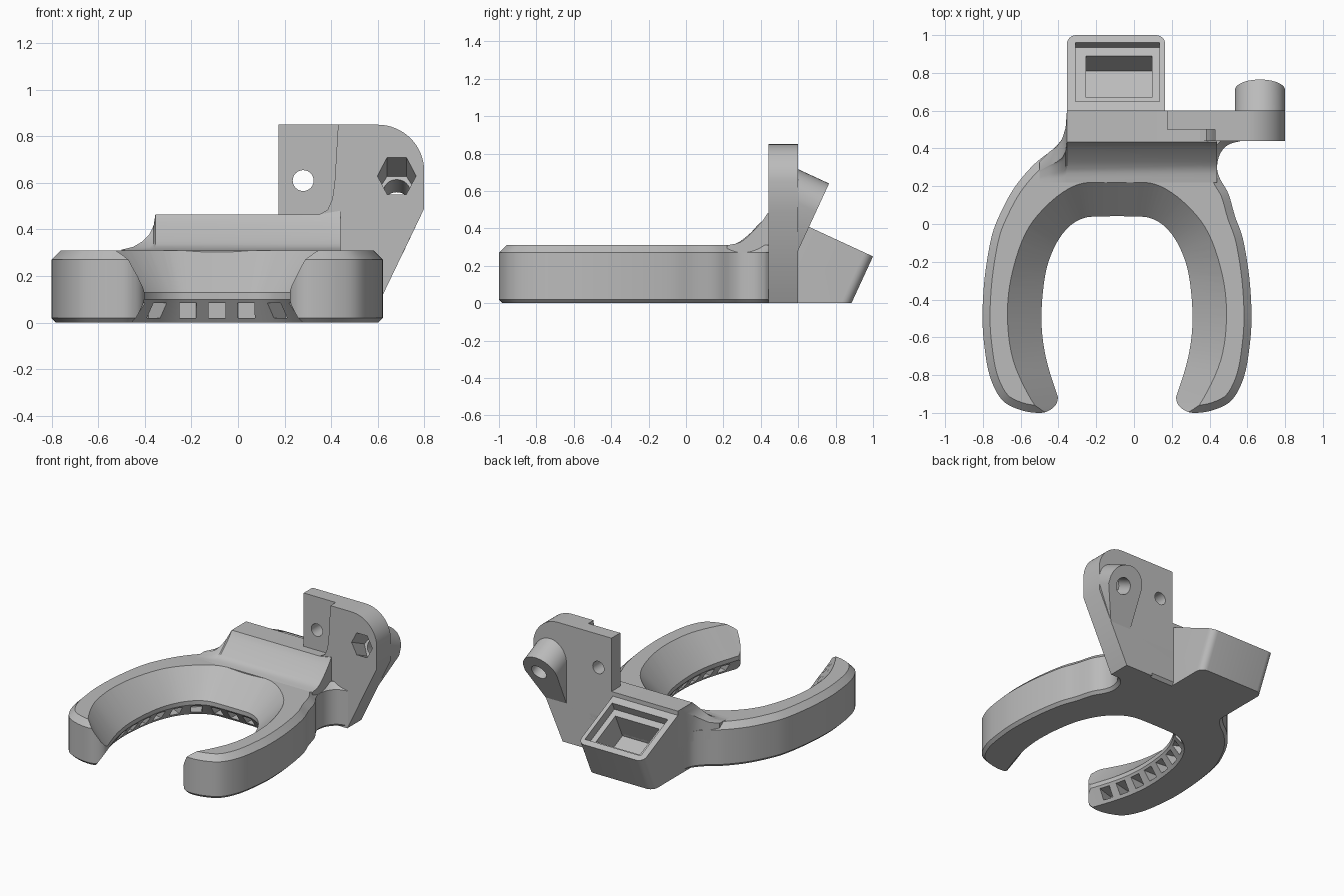
import bpy, bmesh, math
from mathutils import Vector

cube = bpy.data.objects.get("Cube")
if cube:
    bpy.data.objects.remove(cube, do_unlink=True)

grey = bpy.data.materials.new("plain_grey")
grey.use_nodes = True
grey.diffuse_color = (0.5, 0.5, 0.5, 1)
grey.node_tree.nodes["Principled BSDF"].inputs["Base Color"].default_value = (0.5, 0.5, 0.5, 1)

MID = -0.09  # symmetry line of the horseshoe


def finish(name, bm):
    bmesh.ops.recalc_face_normals(bm, faces=bm.faces)
    mesh = bpy.data.meshes.new(name)
    bm.to_mesh(mesh)
    bm.free()
    mesh.materials.append(grey)
    obj = bpy.data.objects.new(name, mesh)
    bpy.context.collection.objects.link(obj)
    return obj


def loft(name, rings, top_inset=0, bottom_inset=0):
    """Skin closed rings, cap both ends, optionally chamfer the caps."""
    bm = bmesh.new()
    rows = [[bm.verts.new(p) for p in ring] for ring in rings]
    n = len(rows[0])
    for a, b in zip(rows, rows[1:]):
        for i in range(n):
            j = (i + 1) % n
            bm.faces.new((a[i], a[j], b[j], b[i]))
    low, high = bm.faces.new(rows[0]), bm.faces.new(rows[-1])
    bmesh.ops.recalc_face_normals(bm, faces=bm.faces)
    for face, size in ((low, bottom_inset), (high, top_inset)):
        if size:
            bmesh.ops.inset_region(bm, faces=[face], thickness=size, depth=size, use_even_offset=True)
    return finish(name, bm)


def smooth_path(pts, steps=5):
    """Catmull-Rom curve through the points."""
    pts = [Vector(p) for p in pts]
    ext = [2 * pts[0] - pts[1]] + pts + [2 * pts[-1] - pts[-2]]
    out = []
    for a, b, c, d in zip(ext, ext[1:], ext[2:], ext[3:]):
        for s in range(steps):
            t = s / steps
            out.append(0.5 * (2 * b + (c - a) * t + (2 * a - 5 * b + 4 * c - d) * t ** 2
                              + (3 * b - a - 3 * c + d) * t ** 3))
    return out + [pts[-1]]


def mirrored(pts):
    return [(2 * MID - x, y) for x, y in reversed(pts)]


def at_z(pts, z):
    return [(p[0], p[1], z) for p in pts]


def circle(cx, cy, r, n, start=0.0, sweep=2 * math.pi):
    return [(cx + r * math.cos(start + sweep * i / n), cy + r * math.sin(start + sweep * i / n))
            for i in range(n)]


def cut(targets, cutter):
    cutter.hide_render = True
    for obj in targets:
        mod = obj.modifiers.new("cut", "BOOLEAN")
        mod.operation, mod.solver, mod.object = "DIFFERENCE", "EXACT", cutter
        bpy.context.view_layer.objects.active = obj
        bpy.ops.object.modifier_apply(modifier=mod.name)
    bpy.data.objects.remove(cutter, do_unlink=True)


# Horseshoe body: outer outline with chamfered rims
arm = [(-.40, -.9), (-.41, -.95), (-.445, -.985), (-.5, -1), (-.6, -.985), (-.7, -.93), (-.765, -.8),
       (-.795, -.62), (-.802, -.47), (-.79, -.28), (-.757, -.08), (-.715, .04)]
left_neck = [(-.635, .19), (-.53, .315), (-.43, .395), (-.375, .46), (-.355, .53)]
right_neck = [(.57, .44), (.5, .42), (.455, .37), (.44, .3), (.455, .24), (.5, .16)]
outline = (smooth_path(arm + left_neck) + [(-.355, .6), (.56, .6)]
           + smooth_path(right_neck + mirrored(arm))
           + [(.2, -.5), (.1, -.2), (MID, -.1), (-.28, -.2), (-.38, -.5)])
body = loft("horseshoe_body", [at_z(outline, .02), at_z(outline, .27)], .04, .02)

# Funnel-shaped opening
hole_half = [(-.35, -1.05), (-.405, -.91), (-.468, -.7), (-.49, -.5), (-.47, -.27),
             (-.42, -.12), (-.35, -.02), (-.27, .03), (-.18, .04)]
rim_half = [(-.45, -1.06), (-.55, -.92), (-.64, -.72), (-.67, -.5), (-.65, -.28),
            (-.575, -.05), (-.46, .1), (-.32, .2), (-.18, .225)]
hole = smooth_path(hole_half + mirrored(hole_half))
rim = smooth_path(rim_half + mirrored(rim_half))
outward = [(r - h).normalized() for h, r in zip(hole, rim)]
above = [r + (r - h) * .11 for h, r in zip(hole, rim)]
below = [h + d * .08 for h, d in zip(hole, outward)]
cut([body], loft("opening_cutter", [at_z(below, -.01), at_z(hole, .10), at_z(hole, .13), at_z(above, .33)]))

# Row of air vents around the inner lip
vents = bmesh.new()
travelled, next_stop = 0, .24
total = sum((b - a).length for a, b in zip(hole, hole[1:]))
pitch = (total - .48) / 18
for a, b in zip(hole, hole[1:]):
    length = (b - a).length
    while next_stop <= travelled + length and next_stop < total - .23:
        along = (b - a).normalized()
        out = Vector((-along.y, along.x))
        p = a.lerp(b, (next_stop - travelled) / length)
        corners = []
        for z in (.02, .085):
            for s, depth in ((-1, -.03), (1, -.03), (1, .14), (-1, .14)):
                q = p + along * s * .036 + out * depth
                corners.append(vents.verts.new((q.x, q.y, z)))
        for f in ((0, 1, 2, 3), (4, 5, 6, 7), (0, 1, 5, 4), (1, 2, 6, 5), (2, 3, 7, 6), (3, 0, 4, 7)):
            vents.faces.new([corners[i] for i in f])
        next_stop += pitch
    travelled += length
cut([body], finish("vent_cutter", vents))

# Neck rising from the ring to the bracket, flared on its left
profile = smooth_path([(.22, .31), (.29, .325), (.35, .37), (.41, .43), (.435, .465)], 3) + [Vector((.6, .465))]
stations = [(-.5, .02, .33), (-.45, .1, .38), (-.41, .25, .41), (-.38, .45, .45), (-.362, .7, .51),
            (-.355, 1, .6), (.35, 1, .6), (.44, 1.1, .6)]
rings = []
for x, lift, back in stations:
    k = (back - .22) / .38
    ring = [(x, .22 + (y - .22) * k, .31 + (z - .31) * lift) for y, z in profile]
    rings.append(ring + [(x, back, .2), (x, .22, .2)])
neck = loft("neck", rings)


# Bracket plate: thin inner half and thick outer half
def plate(name, pts, front, back=.6):
    return loft(name, [[(x, y, z) for x, z in pts] for y in (front, back)])


thin = plate("bracket_thin_plate", [(.175, .4), (.45, .4), (.45, .85), (.175, .85)], .5)
corner = circle(.6, .65, .2, 16, math.pi / 2, -math.pi / 2)
thick = plate("bracket_thick_plate",
              [(.35, 0), (.35, .465), (.385, .485), (.405, .53), (.415, .6), (.43, .85)]
              + corner + [(.8, .65), (.8, .49), (.565, 0)], .44)
cut([thin], plate("bolt_cutter", circle(.28, .61, .045, 24), .4, .7))

# Tilted screw boss behind the bracket
tilt = Vector((0, .91, -.42)).normalized()
down = Vector((0, -.42, -.91)).normalized()
boss_top = Vector((0, .765, .64))


def boss_point(x, s):
    return boss_top + Vector((x, 0, 0)) + down * s


shape = circle(.667, .133, .133, 20, math.pi, math.pi) + [(.8, .165), (.70, .396), (.535, .396)]
end = [boss_point(x, s) for x, s in shape]
boss = loft("screw_boss", [end, [p - tilt * ((p.y - .55) / tilt.y) for p in end]])


def boss_cutter(name, r, n, near, far):
    pts = [boss_point(x, s) for x, s in circle(.682, .145, r, n)]
    return loft(name, [[p - tilt * d for p in pts] for d in (near, far)])


cut([boss, thick], boss_cutter("screw_cutter", .057, 24, -.1, .5))
cut([boss, thick], boss_cutter("nut_cutter", .083, 6, .13, .5))


# Tilted air inlet with a stepped socket
def inlet_point(x, u, k):
    return (x, 1 - .91 * u - .42 * k, .25 + .42 * u - .91 * k)


section = (circle(-.305, .05, .05, 6, math.pi, math.pi / 2) + [(-.305, 0)]
           + circle(.115, .05, .05, 6, -math.pi / 2, math.pi / 2) + [(.165, .05), (.165, .48), (-.355, .48)])
inlet = loft("air_inlet", [[inlet_point(x, u, 0) for x, u in section],
                           [inlet_point(x, u, (.25 + .42 * u) / .91) for x, u in section]])
for x0, x1, u0, u1, depth in ((-.31, .135, .044, .385, .06), (-.255, .095, .093, .335, .25)):
    box = [(x0, u0), (x1, u0), (x1, u1), (x0, u1)]
    cut([inlet, body, neck],
        loft("socket_cutter", [[inlet_point(x, u, k) for x, u in box] for k in (-.03, depth)]))

# Smooth curved walls, keep the edges crisp
bpy.ops.object.select_all(action="DESELECT")
for obj in (body, neck, thin, thick, boss, inlet):
    obj.select_set(True)
bpy.context.view_layer.objects.active = body
bpy.ops.object.shade_smooth_by_angle(angle=math.radians(28))
